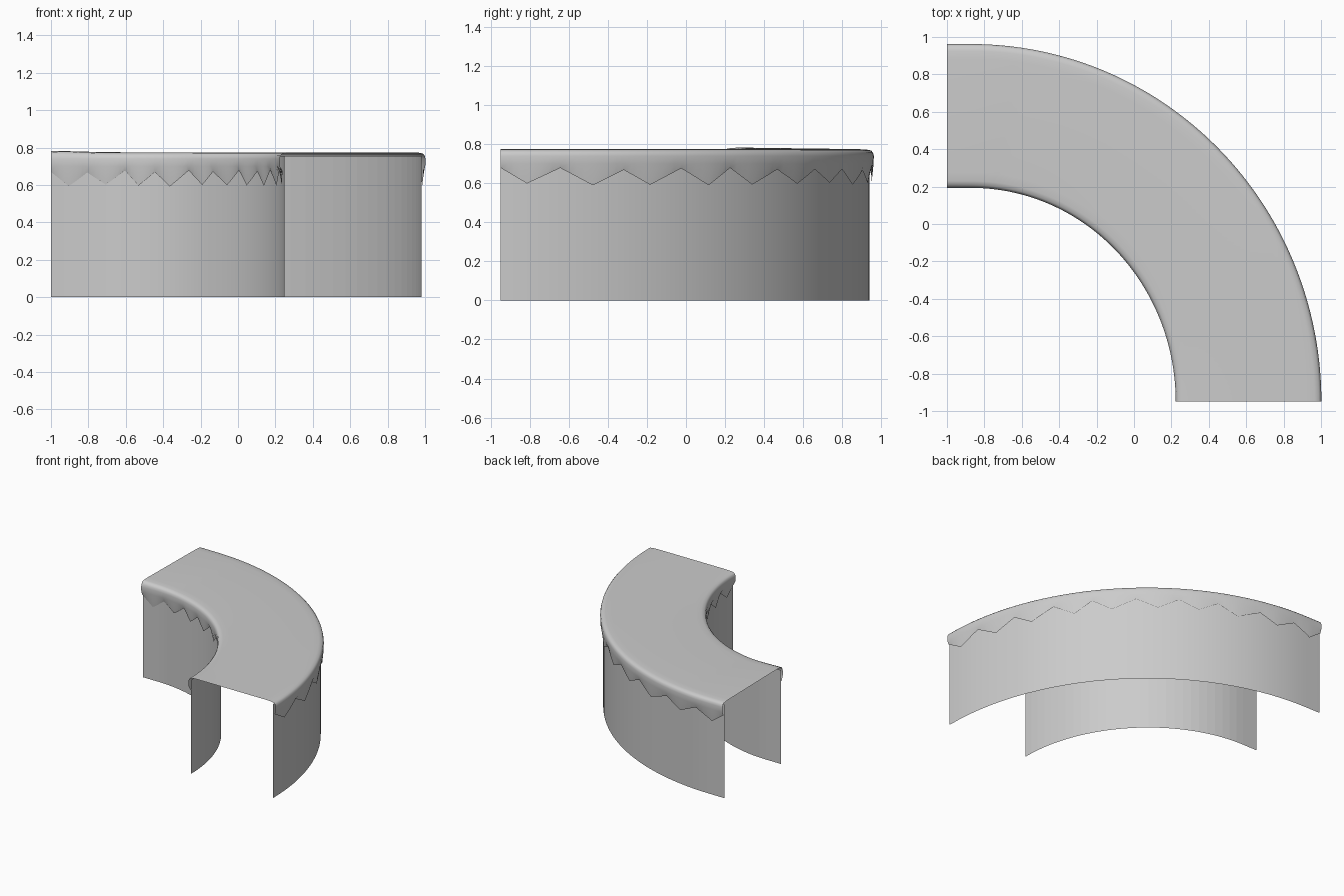
import bpy
import math
import random

random.seed(4)
if "Cube" in bpy.data.objects:
    bpy.data.objects.remove(bpy.data.objects["Cube"], do_unlink=True)

CX, CY = -0.87, -0.95          # centre of the bend
INNER = (1.115, 1.165)         # wall radii along x and y
OUTER = (1.85, 1.89)
STRAIGHT = 0.06                # share of the path before the bend
TEETH = 10

grey = bpy.data.materials.new("plain grey")
grey.use_nodes = True
colour = (0.6, 0.6, 0.6, 1)
grey.diffuse_color = colour
grey.node_tree.nodes["Principled BSDF"].inputs["Base Color"].default_value = colour


def on_path(t, radii, offset, z):
    """Point on a bend: a short straight run, then a quarter turn."""
    rx, ry = radii[0] + offset, radii[1] + offset
    if t < STRAIGHT:
        return (-1 + (CX + 1) * t / STRAIGHT, CY + ry, z)
    a = (t - STRAIGHT) / (1 - STRAIGHT) * math.pi / 2
    return (CX + rx * math.sin(a), CY + ry * math.cos(a), z)


def sheet(name, rows, smooth=True):
    """Skin a list of equally long cross-sections."""
    n = len(rows[0])
    verts = [p for row in rows for p in row]
    faces = [(i * n + j, (i + 1) * n + j, (i + 1) * n + j + 1, i * n + j + 1)
             for i in range(len(rows) - 1) for j in range(n - 1)]
    mesh = bpy.data.meshes.new(name)
    mesh.from_pydata(verts, [], faces)
    mesh.materials.append(grey)
    mesh.polygons.foreach_set("use_smooth", [smooth] * len(faces))
    mesh.update()
    obj = bpy.data.objects.new(name, mesh)
    bpy.context.collection.objects.link(obj)
    return obj


def wall(name, radii, offset, heights, steps, smooth):
    ts = [0] + [STRAIGHT + (1 - STRAIGHT) * i / steps for i in range(steps + 1)]
    sheet(name, [[on_path(t, radii, offset, z) for z in heights] for t in ts], smooth)


# Curved walls, each with a faceted lining on the hidden side
UP, DOWN = (0, 0.755), (0.755, 0)
wall("inner_wall", INNER, 0, UP, 40, True)
wall("inner_wall_lining", INNER, 0.003, DOWN, 28, False)
wall("outer_wall", OUTER, 0, DOWN, 40, True)
wall("outer_wall_lining", OUTER, -0.003, UP, 28, False)


# Cover with rounded edges and a zigzag hem on both sides
def hem_knots():
    """Uneven tooth positions and heights: valley, tip, valley, ..."""
    knots = []
    for k in range(2 * TEETH + 1):
        jitter = 0 if k in (0, 2 * TEETH) else random.uniform(-0.008, 0.008)
        z = 0.595 if k % 2 else 0.672
        knots.append((k / (2 * TEETH) + jitter, z + random.uniform(-0.006, 0.008)))
    return knots


def hem_points(knots, steps=4):
    points = []
    for (t0, z0), (t1, z1) in zip(knots, knots[1:]):
        points += [(t0 + (t1 - t0) * i / steps, z0 + (z1 - z0) * i / steps)
                   for i in range(steps)]
    return points + [knots[-1]]


# Edge profile: overhang beyond the wall and height, from hem to top
EDGE = [(0.021, 0.70), (0.022, 0.74), (0.018, 0.757), (0.008, 0.768),
        (-0.015, 0.773), (-0.06, 0.775)]
rows = []
for (ti, zi), (to, zo) in zip(hem_points(hem_knots()), hem_points(hem_knots())):
    lift = 0.008 * max(0, 1 - ti / 0.15)
    row = [on_path(ti, INNER, -0.008, zi)]
    row += [on_path(ti, INNER, -d, z + lift * (z > 0.76)) for d, z in EDGE]
    row += [on_path(to, OUTER, d, z) for d, z in reversed(EDGE)]
    row.append(on_path(to, OUTER, 0.01, zo))
    rows.append(row)
sheet("cover", rows)
